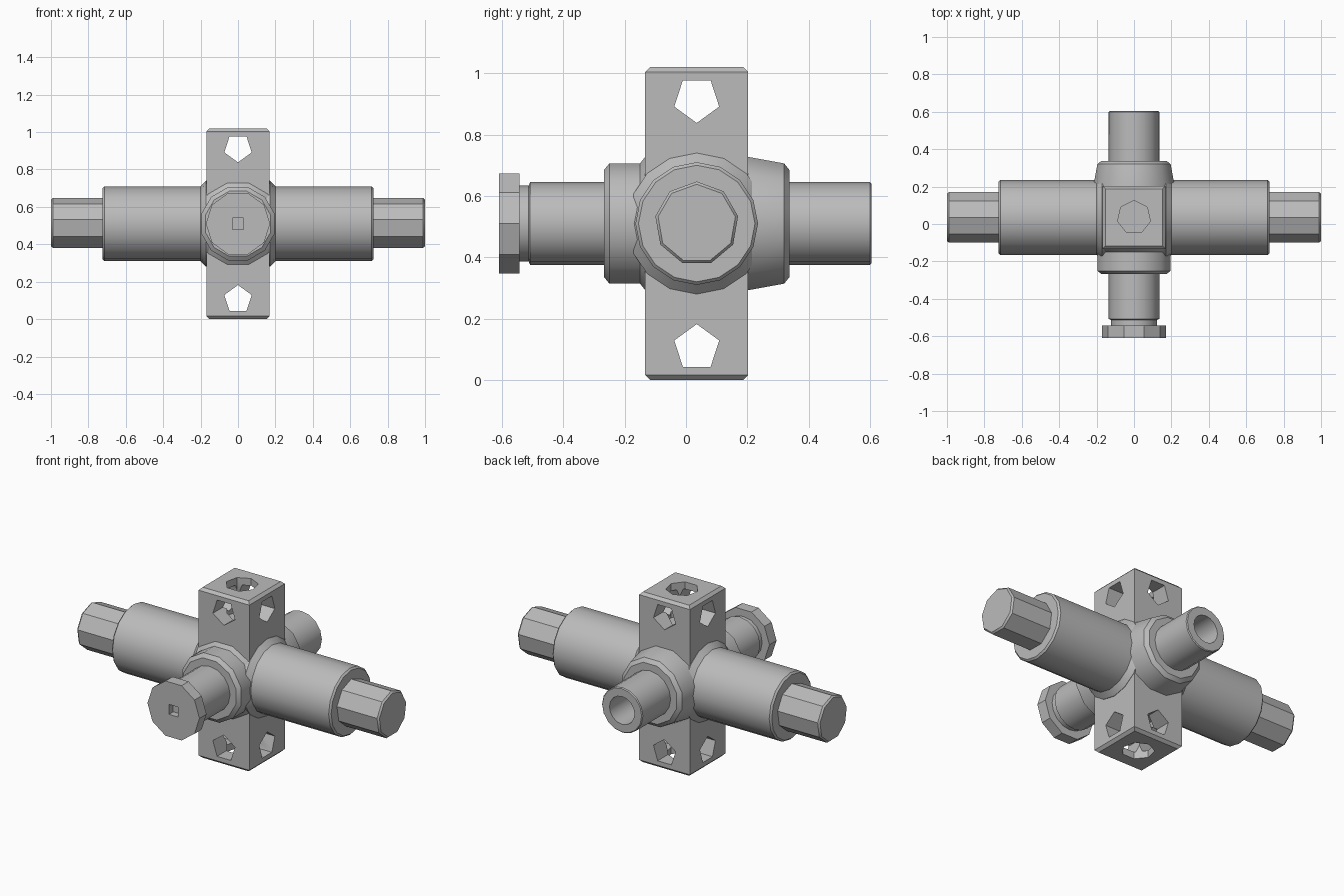
import bpy, bmesh, math
from mathutils import Matrix, Vector

if "Cube" in bpy.data.objects:
    bpy.data.objects.remove(bpy.data.objects["Cube"], do_unlink=True)

CENTRE = Vector((0, 0.035, 0.51))
GREY = (0.5, 0.5, 0.5, 1)
steel = bpy.data.materials.new("grey_steel")
steel.use_nodes = True
steel.diffuse_color = GREY
steel.node_tree.nodes["Principled BSDF"].inputs["Base Color"].default_value = GREY


def finish(bm, name):
    bmesh.ops.recalc_face_normals(bm, faces=bm.faces)
    mesh = bpy.data.meshes.new(name)
    bm.to_mesh(mesh)
    bm.free()
    mesh.materials.append(steel)
    ob = bpy.data.objects.new(name, mesh)
    bpy.context.collection.objects.link(ob)
    return ob


def lathe(name, profile, axis, centre=CENTRE, sides=16, turn=0.0):
    """Closed solid of (distance along axis, radius) pairs around a line through centre."""
    along = Vector(axis)
    up = Vector((0, 0, 1)) if abs(along.z) < 0.5 else Vector((0, 1, 0))
    side = up.cross(along)
    bm = bmesh.new()
    rings = []
    for t, r in profile:
        ring = []
        for i in range(sides):
            a = math.tau * i / sides + turn
            ring.append(bm.verts.new(centre + along * t + (up * math.cos(a) + side * math.sin(a)) * r))
        rings.append(ring)
    for a, b in zip(rings, rings[1:]):
        for i in range(sides):
            j = (i + 1) % sides
            bm.faces.new((a[i], a[j], b[j], b[i]))
    bm.faces.new(rings[0])
    bm.faces.new(rings[-1])
    return finish(bm, name)


def cut(target, cutters):
    for c in cutters:
        mod = target.modifiers.new("hole", 'BOOLEAN')
        mod.operation = 'DIFFERENCE'
        mod.solver = 'EXACT'
        mod.object = c
    graph = bpy.context.evaluated_depsgraph_get()
    mesh = bpy.data.meshes.new_from_object(target.evaluated_get(graph))
    target.modifiers.clear()
    target.data = mesh
    for c in cutters:
        bpy.data.objects.remove(c, do_unlink=True)


X, Y, Z = (1, 0, 0), (0, 1, 0), (0, 0, 1)
parts = []

# Square upright with chamfered ends
bm = bmesh.new()
bmesh.ops.create_cube(bm, size=1, matrix=Matrix.Translation(CENTRE) @ Matrix.Diagonal((0.336, 0.336, 1.02, 1)))
ends = [e for e in bm.edges if abs(e.verts[0].co.z - e.verts[1].co.z) < 0.01]
bmesh.ops.bevel(bm, geom=ends, offset=0.016, segments=1, affect='EDGES')
upright = finish(bm, "upright_block")

# Cross holes and end sockets of the upright
cutters = []
for s in (1, -1):
    mid = CENTRE + Vector((0, 0, 0.405 * s))
    turn = math.pi if s > 0 else 0
    for axis in (X, Y):
        cutters.append(lathe("hole_cutter", [(-0.3, 0.077), (0.3, 0.077)], axis, mid, 5, turn))
    cutters.append(lathe("socket_cutter", [(-0.1, 0.09), (0.2, 0.09)], (0, 0, s), mid, 7))
cut(upright, cutters)
parts.append(upright)

# Wide side arms, flared into the block, with faceted end stubs
for s, label in ((1, "left"), (-1, "right")):
    axis = (s, 0, 0)
    parts.append(lathe(label + "_arm", [(0.1, 0.23), (0.17, 0.23), (0.2, 0.2), (0.715, 0.2), (0.725, 0.19)], axis))
    parts.append(lathe(label + "_stub", [(0.7, 0.137), (0.99, 0.137), (1.0, 0.128)], axis, sides=9))

# Collars around the front and back pipes
parts.append(lathe("front_collar", [(0.1, 0.225), (0.168, 0.225), (0.185, 0.203), (0.285, 0.203), (0.303, 0.18)],
                   (0, -1, 0), sides=12, turn=math.pi / 12))
parts.append(lathe("back_collar", [(0.1, 0.225), (0.168, 0.225), (0.285, 0.203), (0.303, 0.18)],
                   Y, sides=12, turn=math.pi / 12))

# Back pipe with an open bore, front pipe with a narrower neck
parts.append(lathe("back_pipe", [(0.1, 0.135), (0.565, 0.135), (0.57, 0.13), (0.57, 0.083), (0.3, 0.083)], Y))
parts.append(lathe("front_pipe", [(0.1, 0.135), (0.543, 0.135), (0.548, 0.124), (0.59, 0.124)], (0, -1, 0)))

# Front flange with a small square socket
flange = lathe("front_flange", [(0.578, 0.172), (0.645, 0.172)], (0, -1, 0), sides=10, turn=math.pi / 10)
cut(flange, [lathe("square_cutter", [(0.605, 0.042), (0.7, 0.042)], (0, -1, 0), sides=4, turn=math.pi / 4)])
parts.append(flange)

# Smooth the round walls, keep edges sharp
bpy.ops.object.select_all(action='DESELECT')
for ob in parts:
    ob.select_set(True)
bpy.context.view_layer.objects.active = parts[0]
bpy.ops.object.shade_smooth_by_angle(angle=math.radians(32))
